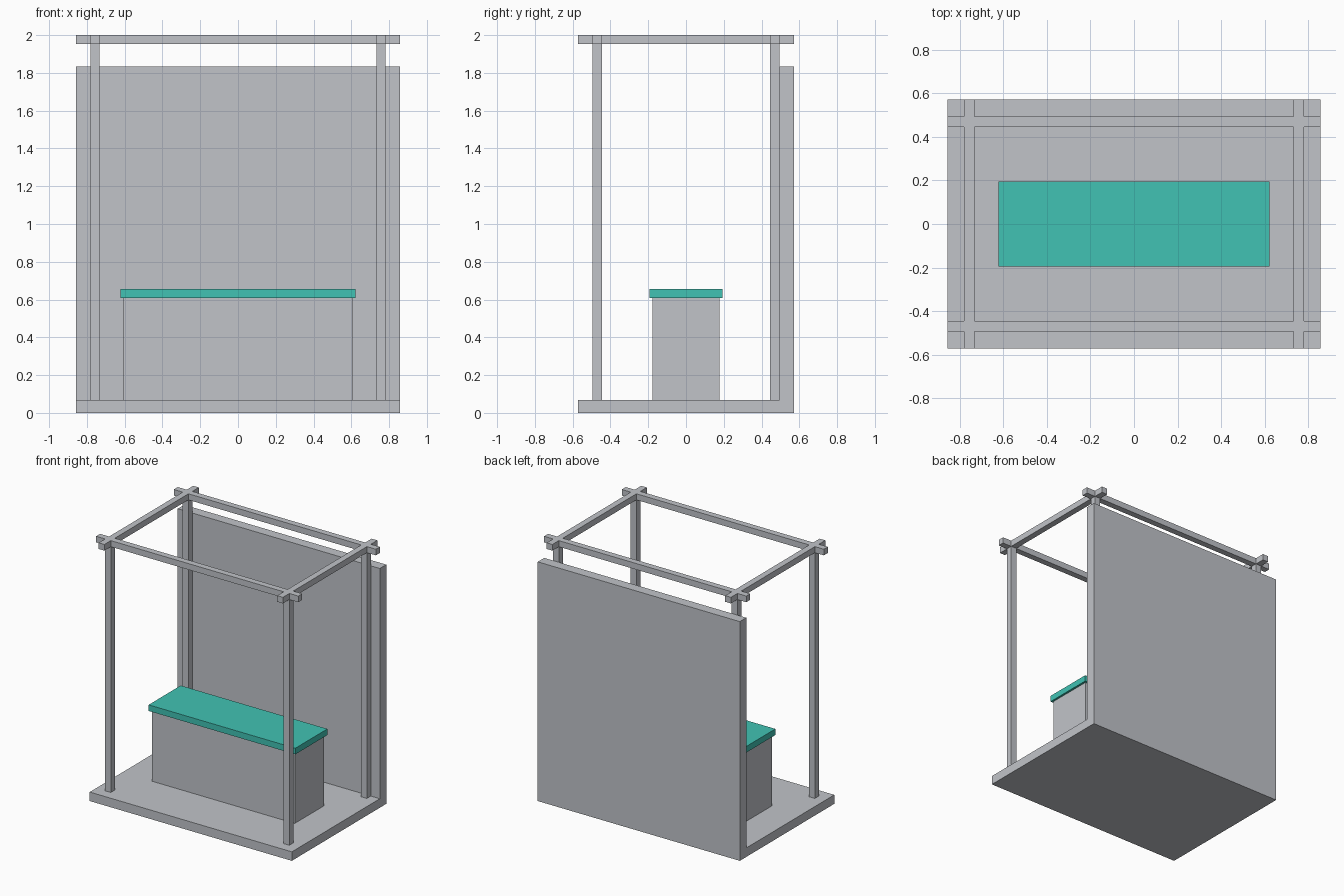
import bpy, bmesh

if "Cube" in bpy.data.objects:
    bpy.data.objects.remove(bpy.data.objects["Cube"])


def material(name, rgb):
    # 8-bit display colour to linear
    lin = [((c / 255 + 0.055) / 1.055) ** 2.4 for c in rgb]
    m = bpy.data.materials.new(name)
    m.diffuse_color = (*lin, 1)
    m.use_nodes = True
    m.node_tree.nodes["Principled BSDF"].inputs["Base Color"].default_value = m.diffuse_color
    return m


GREY = material("light_grey", (193, 196, 201))
TEAL = material("teal", (65, 194, 179))


def add_object(name, bm, mat):
    bmesh.ops.recalc_face_normals(bm, faces=bm.faces)
    mesh = bpy.data.meshes.new(name)
    bm.to_mesh(mesh)
    bm.free()
    mesh.materials.append(mat)
    ob = bpy.data.objects.new(name, mesh)
    bpy.context.collection.objects.link(ob)
    return ob


def box(name, x, y, z, mat):
    bm = bmesh.new()
    bmesh.ops.create_cube(bm, size=1)
    for v in bm.verts:
        for i, (lo, hi) in enumerate((x, y, z)):
            v.co[i] = hi if v.co[i] > 0 else lo
    return add_object(name, bm, mat)


def extrude(bm, faces, vec):
    res = bmesh.ops.extrude_face_region(bm, geom=faces)
    verts = [g for g in res["geom"] if isinstance(g, bmesh.types.BMVert)]
    bmesh.ops.translate(bm, verts=verts, vec=vec)


W, D = 0.857, 0.572            # half width and half depth
BASE, WALL_TOP = 0.069, 1.834
BEAM_Z, TOP = 1.953, 2.0
PX = (0.733, 0.781)            # post and beam extents on each side
PY = (0.446, 0.494)

# Floor and back wall: one L-shaped profile extruded across the width
profile = [(-D, 0), (D, 0), (D, WALL_TOP), (PY[1], WALL_TOP), (PY[1], BASE), (-D, BASE)]
bm = bmesh.new()
face = bm.faces.new([bm.verts.new((-W, y, z)) for y, z in profile])
extrude(bm, [face], (2 * W, 0, 0))
add_object("floor_and_back_wall", bm, GREY)

# Corner posts
for sx, side in ((-1, "left"), (1, "right")):
    for sy, end in ((-1, "front"), (1, "back")):
        box(f"{end}_{side}_post", sorted(sx * p for p in PX),
            sorted(sy * p for p in PY), (BASE, BEAM_Z), GREY)

# Roof frame: four crossing beams joined into one solid, with overhanging ends
xs = [-W, -PX[1], -PX[0], PX[0], PX[1], W]
ys = [-D, -PY[1], -PY[0], PY[0], PY[1], D]
bm = bmesh.new()
grid = [[bm.verts.new((x, y, BEAM_Z)) for y in ys] for x in xs]
cells = [bm.faces.new((grid[i][j], grid[i + 1][j], grid[i + 1][j + 1], grid[i][j + 1]))
         for i in range(5) for j in range(5) if i in (1, 3) or j in (1, 3)]
extrude(bm, cells, (0, 0, TOP - BEAM_Z))
bmesh.ops.delete(bm, geom=[v for v in bm.verts if not v.link_faces], context="VERTS")
add_object("roof_frame", bm, GREY)

# Counter with its overhanging top
box("counter_body", (-0.606, 0.606), (-0.178, 0.178), (BASE, 0.609), GREY)
box("counter_top", (-0.622, 0.622), (-0.194, 0.194), (0.609, 0.656), TEAL)
